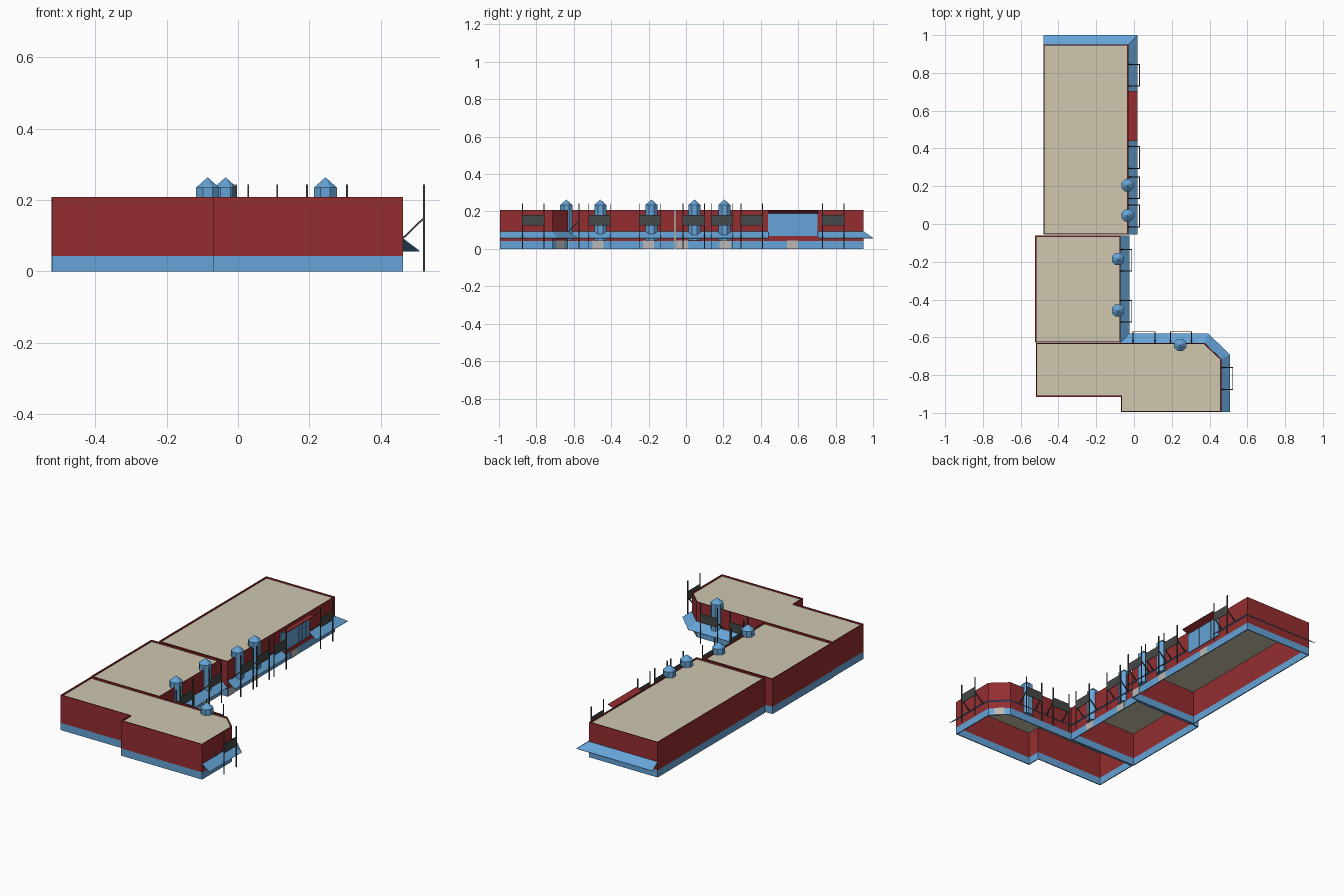
import bpy, bmesh, math
from mathutils import Vector, Matrix

if "Cube" in bpy.data.objects:
    bpy.data.objects.remove(bpy.data.objects["Cube"])


def material(name, r, g, b):
    m = bpy.data.materials.new(name)
    m.diffuse_color = (r, g, b, 1)
    m.use_nodes = True
    m.node_tree.nodes["Principled BSDF"].inputs["Base Color"].default_value = m.diffuse_color
    return m


RED = material("red_brick", 0.30, 0.027, 0.03)
BLUE = material("blue_glass", 0.13, 0.37, 0.68)
CREAM = material("roof_cream", 0.62, 0.57, 0.43)
DARK = material("dark_metal", 0.06, 0.065, 0.065)
GREY = material("door_grey", 0.5, 0.48, 0.47)


def make(name, bm, mat):
    me = bpy.data.meshes.new(name)
    bm.to_mesh(me)
    bm.free()
    me.materials.append(mat)
    ob = bpy.data.objects.new(name, me)
    bpy.context.collection.objects.link(ob)
    return ob


def thicken(ob, t, offset):
    s = ob.modifiers.new("thickness", "SOLIDIFY")
    s.thickness, s.offset, s.use_even_offset = t, offset, True


def wall(name, pts, z0, z1, mat):
    """Hollow ring of walls around an anticlockwise outline."""
    bm = bmesh.new()
    lo = [bm.verts.new((x, y, z0)) for x, y in pts]
    hi = [bm.verts.new((x, y, z1)) for x, y in pts]
    for i in range(len(pts)):
        j = (i + 1) % len(pts)
        bm.faces.new((lo[i], lo[j], hi[j], hi[i]))
    thicken(make(name, bm, mat), 0.006, -1)


def roof(name, pts, z):
    bm = bmesh.new()
    bm.faces.new([bm.verts.new((x, y, z)) for x, y in pts])
    make(name, bm, CREAM)


def sheet(name, inner, outer, z_in, z_out, mat):
    """Sloping sheet between a wall line and an outer edge."""
    bm = bmesh.new()
    a = [bm.verts.new((x, y, z_in)) for x, y in inner]
    b = [bm.verts.new((x, y, z_out)) for x, y in outer]
    for i in range(len(a) - 1):
        bm.faces.new((a[i], a[i + 1], b[i + 1], b[i]))
    bmesh.ops.recalc_face_normals(bm, faces=bm.faces)
    thicken(make(name, bm, mat), 0.003, 0)


def box(name, centre, size, mat, angle=0):
    bm = bmesh.new()
    m = Matrix.Translation(centre) @ Matrix.Rotation(angle, 4, "Z") @ Matrix.Diagonal((*size, 1))
    bmesh.ops.create_cube(bm, size=1, matrix=m)
    return make(name, bm, mat)


def bar(name, p, q, w=0.005):
    p, q = Vector(p), Vector(q)
    d = q - p
    bm = bmesh.new()
    m = Matrix.Translation((p + q) / 2) @ d.to_track_quat("Z", "Y").to_matrix().to_4x4()
    bmesh.ops.create_cube(bm, size=1, matrix=m @ Matrix.Diagonal((w, w, d.length, 1)))
    make(name, bm, DARK)


# Three building blocks: blue base band, brick walls with parapet, roof
north = [(-0.48, -0.055), (-0.03, -0.055), (-0.03, 0.95), (-0.48, 0.95)]
middle = [(-0.523, -0.628), (-0.072, -0.628), (-0.072, -0.062), (-0.523, -0.062)]
south = [(-0.52, -0.915), (-0.07, -0.915), (-0.07, -0.995), (0.462, -0.995),
         (0.462, -0.715), (0.372, -0.63), (-0.52, -0.63)]
for label, pts in (("north", north), ("middle", middle), ("south", south)):
    wall(label + "_base_band", pts, 0, 0.043, BLUE)
    wall(label + "_brick_wall", pts, 0.043, 0.208, RED)
    roof(label + "_roof", pts, 0.2)

# Glazed sloping canopies
sheet("canopy_north_end", [(-0.48, 0.95), (-0.03, 0.95), (-0.03, 0.705)],
      [(-0.48, 1.0), (0.018, 1.0), (0.018, 0.705)], 0.092, 0.057, BLUE)
sheet("canopy_north_block", [(-0.03, 0.44), (-0.03, -0.055)],
      [(0.018, 0.44), (0.018, -0.055)], 0.092, 0.057, BLUE)
sheet("canopy_courtyard",
      [(-0.072, -0.062), (-0.072, -0.63), (0.372, -0.63), (0.462, -0.715), (0.462, -0.995)],
      [(-0.025, -0.062), (-0.025, -0.58), (0.392, -0.58), (0.508, -0.692), (0.508, -0.995)],
      0.092, 0.057, BLUE)

# Large glazed bay with its red awning and slim glazing bars
box("bay_window", (-0.028, 0.57, 0.13), (0.006, 0.265, 0.12), BLUE)
for i in range(1, 8):
    box("bay_glazing_bar", (-0.0245, 0.4375 + i * 0.0331, 0.13), (0.001, 0.0015, 0.12), BLUE)
sheet("bay_awning", [(-0.03, 0.705), (-0.03, 0.44)], [(0.018, 0.705), (0.018, 0.44)],
      0.19, 0.206, RED)

# Octagonal glazed turrets with pointed caps
for x, y in ((-0.035, 0.205), (-0.035, 0.045), (-0.085, -0.185), (-0.085, -0.458), (0.245, -0.64)):
    bm = bmesh.new()
    rings = []
    for z in (0.045, 0.235):
        rings.append([bm.verts.new((x + 0.035 * math.cos(a), y + 0.035 * math.sin(a), z))
                      for a in (math.pi / 4 * (k + 0.5) for k in range(8))])
    tip = bm.verts.new((x, y, 0.264))
    bm.faces.new(rings[0][::-1])
    for k in range(8):
        n = (k + 1) % 8
        bm.faces.new((rings[0][k], rings[0][n], rings[1][n], rings[1][k]))
        bm.faces.new((rings[1][k], rings[1][n], tip))
    make("turret", bm, BLUE)


# Screens hung between pairs of braced posts: wall line, axis, start, end
def screen(offset, along_x, s, e):
    def at(d, t, z):
        return (t, offset + d, z) if along_x else (offset + d, t, z)
    for t in (s, e):
        bar("screen_post", at(0.059, t, 0), at(0.059, t, 0.243))
        bar("post_brace", at(0, t, 0.093), at(0.059, t, 0.15))
    size = (e - s, 0.003, 0.055) if along_x else (0.003, e - s, 0.055)
    box("screen_panel", at(0.059, (s + e) / 2, 0.153), size, DARK)


for s, e in ((0.73, 0.845), (0.295, 0.41), (0.135, 0.25), (-0.015, 0.1)):
    screen(-0.03, False, s, e)
for s, e in ((-0.25, -0.135), (-0.52, -0.405)):
    screen(-0.072, False, s, e)
for s, e in ((-0.005, 0.11), (0.193, 0.305)):
    screen(-0.63, True, s, e)
screen(0.462, False, -0.875, -0.76)

# Ground-floor doors
for x, y in ((-0.03, 0.57), (-0.03, 0.21), (-0.03, -0.02), (-0.072, -0.2), (-0.072, -0.47)):
    box("door", (x, y, 0.022), (0.005, 0.06, 0.044), GREY)
box("corner_door", (0.417, -0.6725, 0.022), (0.06, 0.005, 0.044), GREY, math.atan2(-0.085, 0.09))
